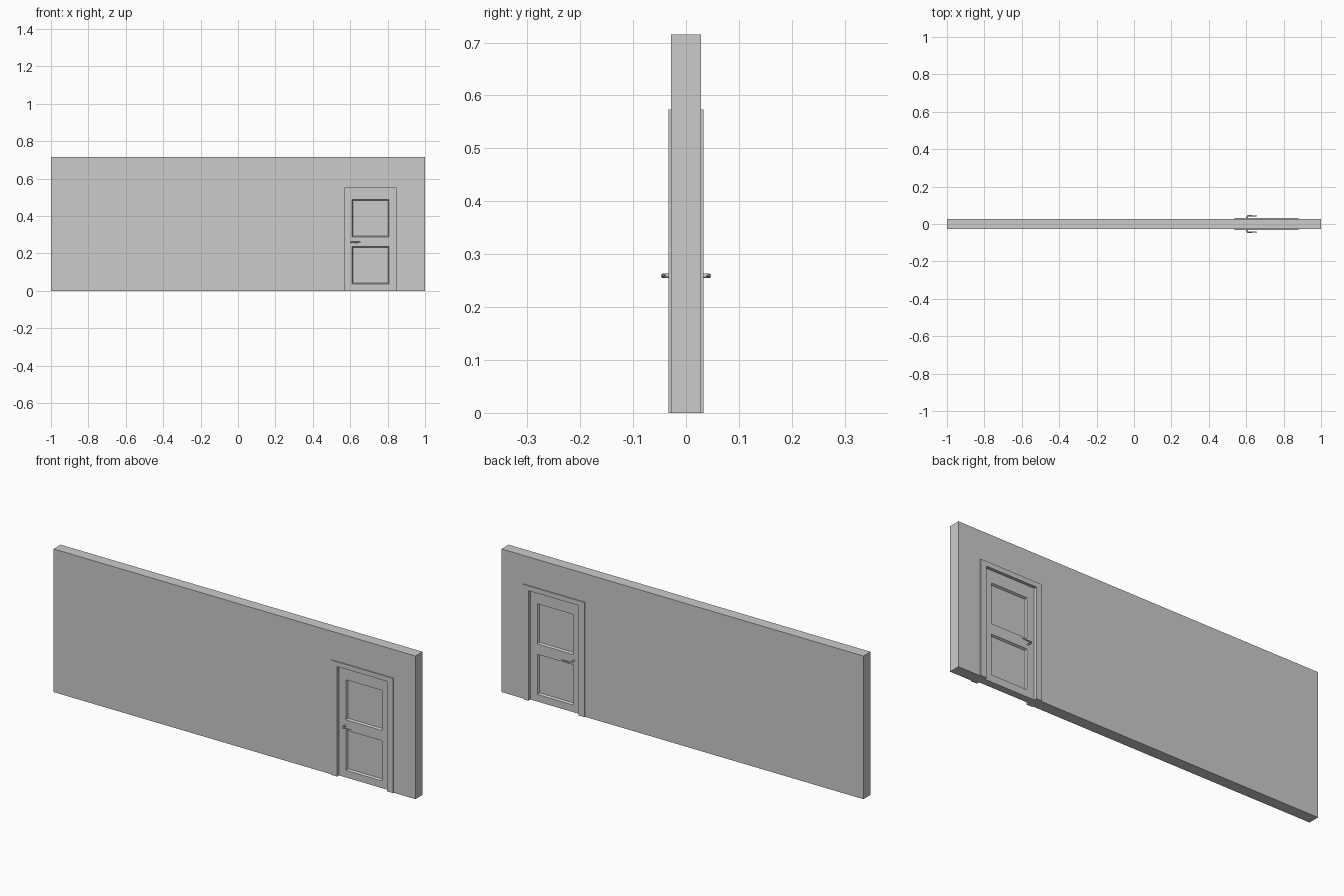
import bpy, bmesh

if "Cube" in bpy.data.objects:
    bpy.data.objects.remove(bpy.data.objects["Cube"])

# Shared door dimensions
X0, X1, TOP = 0.570, 0.847, 0.549       # clear opening
C0, C1, CTOP = 0.538, 0.879, 0.573      # outside of the casing
WALL_H, WALL_Y, CASE_Y, DOOR_Y = 0.715, 0.028, 0.033, 0.018


def add_object(name, bm):
    mesh = bpy.data.meshes.new(name)
    bm.to_mesh(mesh)
    bm.free()
    obj = bpy.data.objects.new(name, mesh)
    bpy.context.collection.objects.link(obj)
    return obj


def mirror_y(obj):
    mod = obj.modifiers.new("Mirror", 'MIRROR')
    mod.use_axis = (False, True, False)


def extruded_profile(name, pts, half):
    """Solid from an x/z outline, centred on y = 0."""
    bm = bmesh.new()
    face = bm.faces.new([bm.verts.new((x, -half, z)) for x, z in pts])
    ext = bmesh.ops.extrude_face_region(bm, geom=[face], use_keep_orig=True)
    verts = [g for g in ext["geom"] if isinstance(g, bmesh.types.BMVert)]
    bmesh.ops.translate(bm, verts=verts, vec=(0, 2 * half, 0))
    bmesh.ops.recalc_face_normals(bm, faces=bm.faces[:])
    return add_object(name, bm)


# Wall with a doorway notch
extruded_profile("wall", [(-1, 0), (C0, 0), (C0, CTOP), (C1, CTOP), (C1, 0),
                          (1, 0), (1, WALL_H), (-1, WALL_H)], WALL_Y)

# Door casing, standing slightly proud of both wall faces
extruded_profile("door_casing", [(C0, 0), (X0, 0), (X0, TOP), (X1, TOP), (X1, 0),
                                 (C1, 0), (C1, CTOP), (C0, CTOP)], CASE_Y)

# Door leaf: gridded front face, two sunk panels, mirrored to the back
xs = [X0, 0.609, 0.808, X1]
zs = [0, 0.036, 0.236, 0.288, 0.488, TOP]
bm = bmesh.new()
grid = [[bm.verts.new((x, -DOOR_Y, z)) for x in xs] for z in zs]
panels = []
for j in range(len(zs) - 1):
    for i in range(len(xs) - 1):
        f = bm.faces.new((grid[j][i], grid[j][i + 1], grid[j + 1][i + 1], grid[j + 1][i]))
        if i == 1 and j in (1, 3):
            panels.append(f)
rim = [e for e in bm.edges if e.is_boundary]
ext = bmesh.ops.extrude_edge_only(bm, edges=rim)
for v in ext["geom"]:
    if isinstance(v, bmesh.types.BMVert):
        v.co.y = 0
bm.normal_update()
bmesh.ops.inset_individual(bm, faces=panels, thickness=0.007, depth=-0.010)
mirror_y(add_object("door_leaf", bm))

# Lever handle: stem then tapered grip, one on each side
curve = bpy.data.curves.new("door_handle", 'CURVE')
curve.dimensions = '3D'
curve.bevel_depth = 0.0045
curve.bevel_resolution = 2
curve.use_fill_caps = True
spline = curve.splines.new('POLY')
path = [(0.606, -0.017, 0.259, 1.0), (0.606, -0.040, 0.259, 1.0),
        (0.609, -0.043, 0.259, 1.0), (0.625, -0.0435, 0.259, 0.8),
        (0.657, -0.0435, 0.260, 0.45)]
spline.points.add(len(path) - 1)
for p, (x, y, z, r) in zip(spline.points, path):
    p.co = (x, y, z, 1)
    p.radius = r
handle = bpy.data.objects.new("door_handle", curve)
bpy.context.collection.objects.link(handle)
mirror_y(handle)
